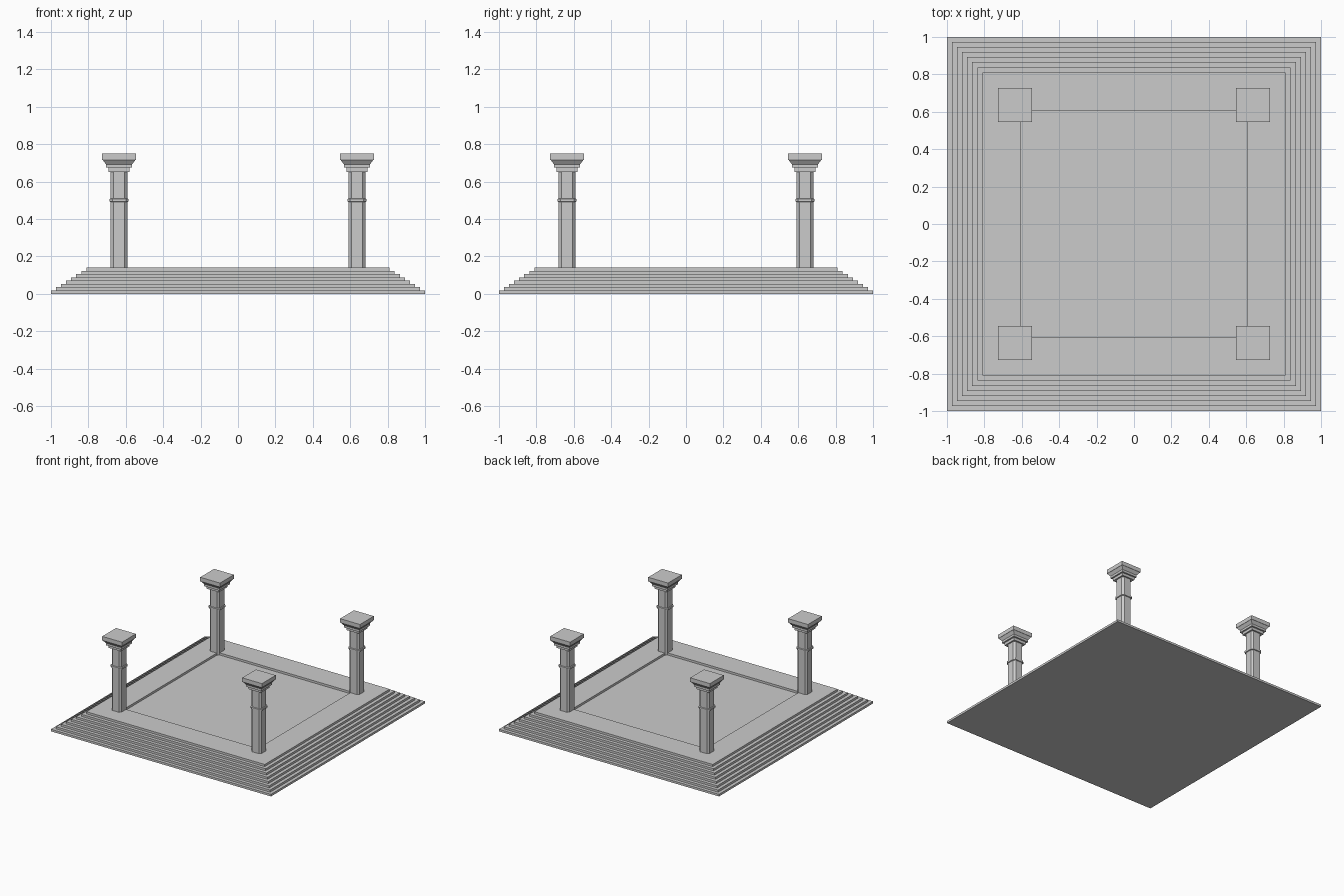
import bpy, bmesh

if "Cube" in bpy.data.objects:
    bpy.data.objects.remove(bpy.data.objects["Cube"])

def ring(bm, half, z, chamfer, cx, cy):
    """Square outline, with cut corners when chamfer > 0."""
    h, c = half, half - chamfer
    if chamfer > 0:
        pts = [(c, -h), (h, -c), (h, c), (c, h), (-c, h), (-h, c), (-h, -c), (-c, -h)]
    else:
        pts = [(h, -h), (h, h), (-h, h), (-h, -h)]
    return [bm.verts.new((cx + x, cy + y, z)) for x, y in pts]

def loft(name, profile, chamfer=0.0, cx=0.0, cy=0.0):
    """Stack square outlines (half width, z) into one closed solid."""
    bm = bmesh.new()
    rings = [ring(bm, h, z, chamfer, cx, cy) for h, z in profile]
    for a, b in zip(rings, rings[1:]):
        n = len(a)
        for i in range(n):
            j = (i + 1) % n
            bm.faces.new((a[i], a[j], b[j], b[i]))
    bm.faces.new(rings[0][::-1])
    bm.faces.new(rings[-1])
    bmesh.ops.recalc_face_normals(bm, faces=bm.faces)
    mesh = bpy.data.meshes.new(name)
    bm.to_mesh(mesh)
    bm.free()
    obj = bpy.data.objects.new(name, mesh)
    bpy.context.collection.objects.link(obj)
    return obj

STEPS, RISE, TREAD = 8, 0.0175, 0.027
TOP = STEPS * RISE
FLOOR = TOP - RISE

# Stepped platform with a shallow sunken floor
profile = []
for i in range(STEPS):
    half = 1 - i * TREAD
    profile += [(half, i * RISE), (half, (i + 1) * RISE)]
profile += [(0.607, TOP), (0.607, FLOOR)]
loft("stepped_platform", profile)

# Four corner pillars: shaft with a raised band, then a tiered capital
shaft = [(0.045, FLOOR), (0.045, 0.49), (0.051, 0.493), (0.051, 0.507),
         (0.045, 0.51), (0.045, 0.655)]
capital = [(0.057, 0.652), (0.057, 0.674), (0.070, 0.674), (0.070, 0.692),
           (0.088, 0.716), (0.090, 0.716), (0.090, 0.749)]
for fy, row in ((-1, "front"), (1, "back")):
    for fx, side in ((-1, "left"), (1, "right")):
        x, y = 0.636 * fx, 0.636 * fy
        loft(f"{row}_{side}_pillar_shaft", shaft, 0.015, x, y)
        loft(f"{row}_{side}_pillar_capital", capital, 0.0, x, y)
